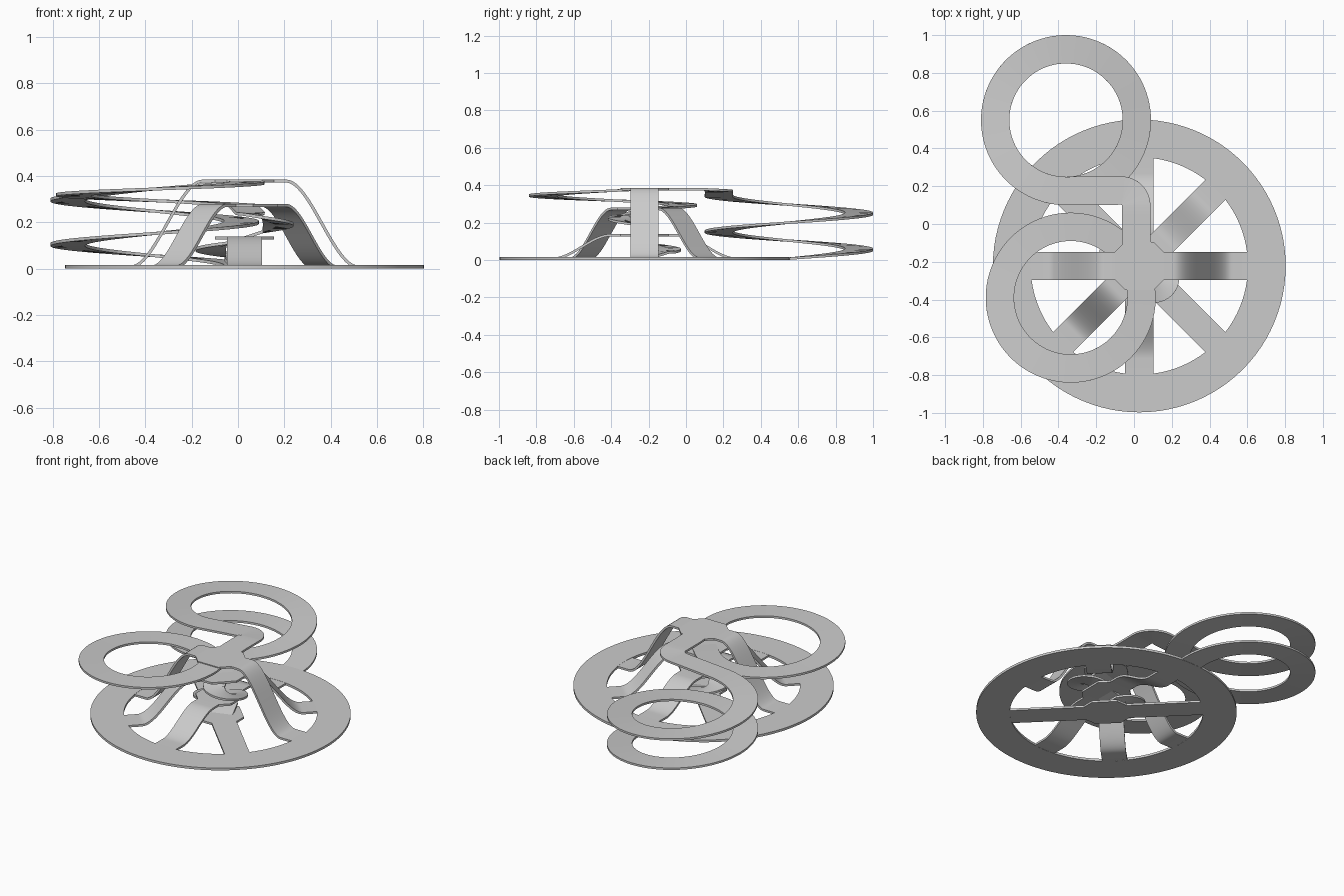
import bpy, bmesh, math
from mathutils import Vector

if "Cube" in bpy.data.objects:
    bpy.data.objects.remove(bpy.data.objects["Cube"])

T = 0.013                      # ribbon thickness
CX, CY = 0.028, -0.222         # hub centre
Z0, Z1, Z2, Z3 = 0.0075, 0.133, 0.273, 0.378   # ribbon levels


def finish(name, bm):
    bmesh.ops.recalc_face_normals(bm, faces=bm.faces)
    me = bpy.data.meshes.new(name)
    bm.to_mesh(me)
    bm.free()
    ob = bpy.data.objects.new(name, me)
    bpy.context.collection.objects.link(ob)
    bpy.context.view_layer.objects.active = ob
    ob.select_set(True)
    bpy.ops.object.shade_smooth_by_angle(angle=math.radians(35))
    ob.select_set(False)
    return ob


def ribbon(name, pts, left=0.075, right=0.075):
    """Flat strip of rectangular section along a 3D path, kept level sideways."""
    pts = [Vector(p) for p in pts]
    bm = bmesh.new()
    rows = []
    for i, p in enumerate(pts):
        t = (pts[min(i + 1, len(pts) - 1)] - pts[max(i - 1, 0)]).normalized()
        s = Vector((-t.y, t.x, 0)).normalized()
        n = t.cross(s) * (T / 2)
        rows.append([bm.verts.new(v) for v in (p + s * left + n, p - s * right + n,
                                               p - s * right - n, p + s * left - n)])
    for a, b in zip(rows, rows[1:]):
        for k in range(4):
            bm.faces.new((a[k], a[(k + 1) % 4], b[(k + 1) % 4], b[k]))
    bm.faces.new(rows[0])
    bm.faces.new(rows[-1][::-1])
    return finish(name, bm)


def arc(cx, cy, r, a0, a1, n):
    out = []
    for i in range(n + 1):
        a = math.radians(a0 + (a1 - a0) * i / n)
        out.append((cx + r * math.cos(a), cy + r * math.sin(a)))
    return out


def sloped(xy, za, zb):
    """Give a plan path an even slope from za to zb."""
    d = [0]
    for a, b in zip(xy, xy[1:]):
        d.append(d[-1] + math.dist(a, b))
    return [(x, y, za + (zb - za) * k / d[-1]) for (x, y), k in zip(xy, d)]


def arch(name, angle, h):
    """Bridge spoke across the ring: flat feet, S-shaped legs, flat top."""
    ca, sa = math.cos(math.radians(angle)), math.sin(math.radians(angle))
    side = [(0.60, Z0)]
    for i in range(25):
        t = i / 24
        side.append((0.49 - 0.31 * t, Z0 + (h - Z0) * t * t * (3 - 2 * t)))
    prof = [(-r, z) for r, z in side] + side[::-1]
    ribbon(name, [(CX + r * ca, CY + r * sa, z) for r, z in prof])


def hub(name, angle, z):
    """Octagonal plate where ribbons cross."""
    bm = bmesh.new()
    c = [(0.128, 0.075), (0.075, 0.128)]
    flat = []
    for k in range(4):
        q = k * math.pi / 2 + math.radians(angle)
        for x, y in c:
            flat.append((CX + x * math.cos(q) - y * math.sin(q),
                         CY + x * math.sin(q) + y * math.cos(q)))
    f = bm.faces.new([bm.verts.new((x, y, z - T / 2)) for x, y in flat])
    ext = bmesh.ops.extrude_face_region(bm, geom=[f])
    for v in ext['geom']:
        if isinstance(v, bmesh.types.BMVert):
            v.co.z += T
    finish(name, bm)


# base ring
bm = bmesh.new()
N = 96
loops = []
for r, z in ((0.775, 0), (0.775, 0.015), (0.575, 0.015), (0.575, 0)):
    loops.append([bm.verts.new((x, y, z)) for x, y in arc(CX, CY, r, 0, 360, N)[:N]])
for k in range(4):
    a, b = loops[k], loops[(k + 1) % 4]
    for i in range(N):
        j = (i + 1) % N
        bm.faces.new((a[i], a[j], b[j], b[i]))
finish("base_ring", bm)

# spokes: one flat, three arched at rising levels, with their crossing plates
arch("flat_spoke", 135, Z0)
arch("low_arch", 90, Z1)
arch("middle_arch", 45, Z2)
arch("high_arch", 0, Z3)
hub("high_hub", 0, Z3)
hub("middle_hub", 45, Z2)
hub("low_hub", 0, Z1)
hub("flat_hub", 45, Z0)

# back coil: from the high hub round a corner, nearly two turns down to the base
lead = [(0.02, CY, Z3), (0.012, -0.05, Z3), (0.012, 0.05, Z3)]
coil = arc(-0.068, 0.097, 0.08, 0, 90, 14)[:-1] + [(-0.072, 0.177)]
coil += arc(-0.36, 0.55, 0.375, -90, -720, 170)
ribbon("back_coil", lead + sloped(coil, Z3, Z0))

# front coil: from the high hub one turn round to the middle hub
coil = [(CX, CY)] + arc(-0.335, -0.39, 0.375, 0, -315, 90) + [(CX, CY)]
ribbon("front_coil", sloped(coil, Z3, Z2))

# small curls: middle hub to low hub, then low hub to flat hub (half-turn copy)
curl = [(CX, CY)] + arc(CX + 0.077, CY - 0.06, 0.06, -135, 90, 32) + [(CX, CY)]
ribbon("middle_curl", sloped(curl, Z2, Z1), left=0.056)
curl = [(2 * CX - x, 2 * CY - y) for x, y in curl]
curl = [(x, 2 * CY - y) for x, y in [(x, 2 * CY - y) for x, y in curl]]
start = [(CX, CY)] + arc(CX - 0.077, CY + 0.06, 0.06, -90, -315, 32) + [(CX, CY)]
ribbon("low_curl", sloped(start, Z1, Z0), right=0.056)
